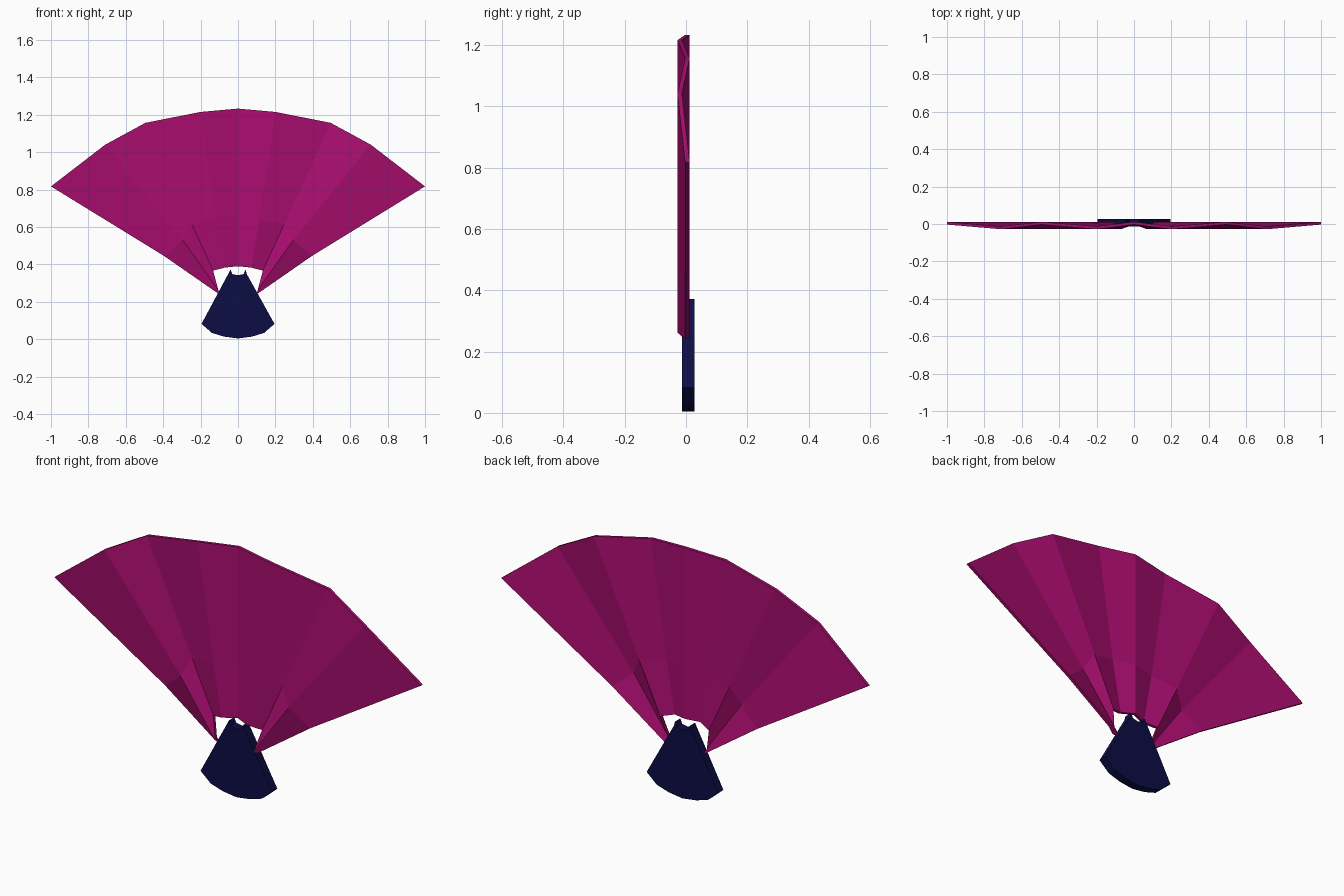
import bpy, bmesh

if "Cube" in bpy.data.objects:
    bpy.data.objects.remove(bpy.data.objects["Cube"])

def material(name, rgb):
    m = bpy.data.materials.new(name)
    m.diffuse_color = (*rgb, 1)
    m.use_nodes = True
    m.node_tree.nodes["Principled BSDF"].inputs["Base Color"].default_value = m.diffuse_color
    return m

magenta = material("magenta cloth", (0.40, 0.004, 0.16))
navy = material("navy handle", (0.004, 0.004, 0.06))

def sheet(name, columns, thickness, mat):
    """Solid from columns of front points (x, y, z), thickened along +y."""
    bm = bmesh.new()
    grid = [[bm.verts.new(p) for p in col] for col in columns]
    for a, b in zip(grid, grid[1:]):
        for i in range(len(a) - 1):
            bm.faces.new((a[i], a[i + 1], b[i + 1], b[i]))
    ext = bmesh.ops.extrude_face_region(bm, geom=bm.faces[:], use_keep_orig=True)
    for v in ext["geom"]:
        if isinstance(v, bmesh.types.BMVert):
            v.co.y += thickness
    bmesh.ops.recalc_face_normals(bm, faces=bm.faces[:])
    me = bpy.data.meshes.new(name)
    bm.to_mesh(me)
    bm.free()
    me.materials.append(mat)
    ob = bpy.data.objects.new(name, me)
    bpy.context.collection.objects.link(ob)
    return ob

def mirrored(half):
    """Columns from the middle outwards, repeated on the other side."""
    return [[(-x, y, z) for x, y, z in c] for c in half[:0:-1]] + half

# Pleated leaf: each fold runs rim -> middle -> inner edge as (x, z)
folds = [
    [(0, 1.233), (0, 0.65), (0, 0.39)],
    [(0.20, 1.215), (0.115, 0.64), (0.07, 0.383)],
    [(0.495, 1.157), (0.247, 0.615), (0.133, 0.367)],
    [(0.71, 1.04), (0.295, 0.53), (0.105, 0.262)],
    [(1.0, 0.817), (0.395, 0.445), (0.10, 0.24)],
]
half = []
for i, fold in enumerate(folds):
    y = -0.028 if i % 2 else -0.003
    half.append([(x, y, z) for x, z in fold])
sheet("pleated_leaf", mirrored(half), 0.015, magenta)

# Handle: fan-shaped wedge with a notched top
handle = [
    [(0, -0.013, 0.342), (0, -0.013, 0.004)],
    [(0.03, -0.013, 0.348), (0.075, -0.013, 0.014)],
    [(0.04, -0.013, 0.372), (0.14, -0.013, 0.034)],
    [(0.045, -0.013, 0.352), (0.195, -0.013, 0.082)],
]
sheet("handle", mirrored(handle), 0.041, navy)
